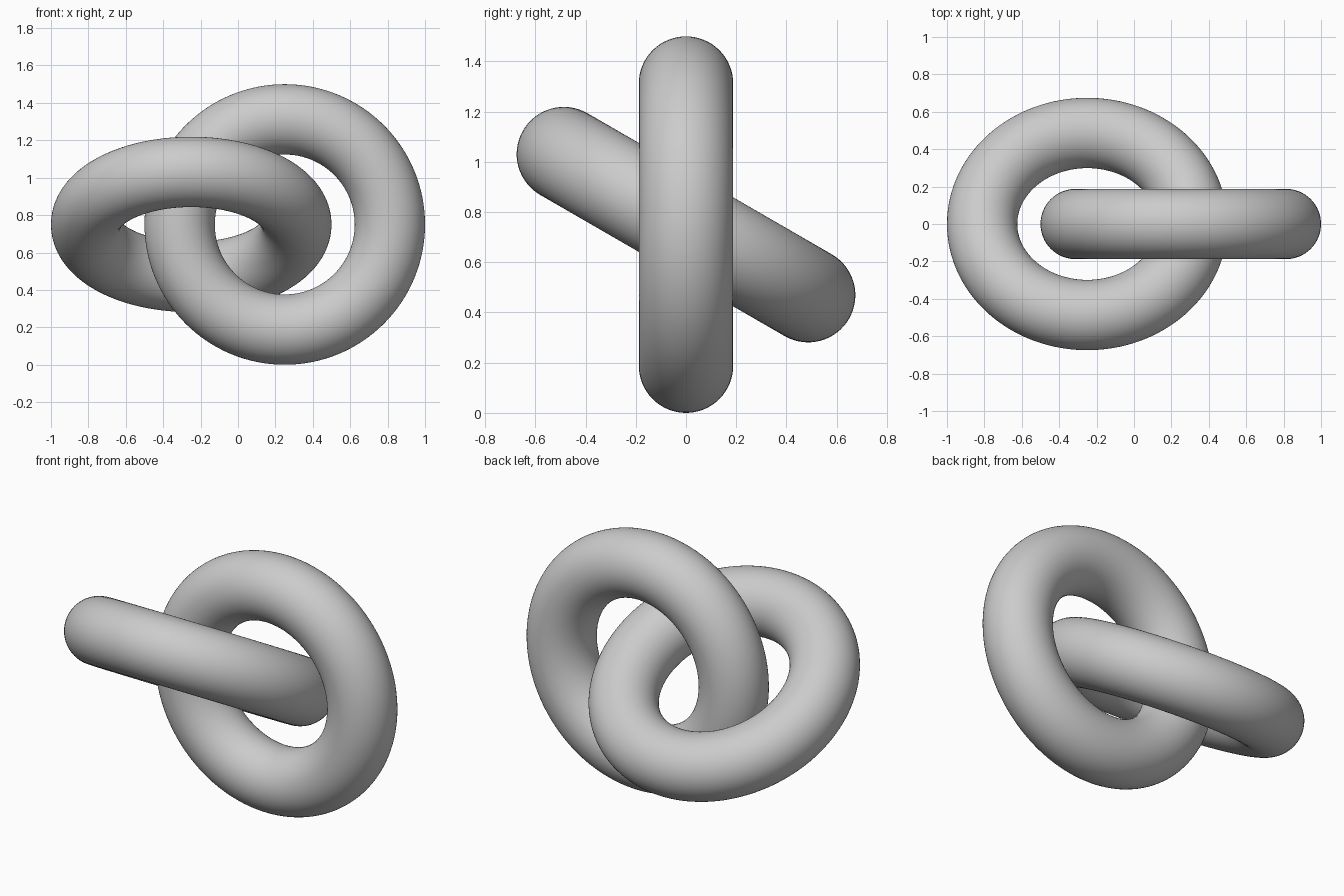
import bpy
from math import radians

cube = bpy.data.objects.get("Cube")
if cube:
    bpy.data.objects.remove(cube, do_unlink=True)

# Single matte grey for both rings
GREY = (0.6, 0.6, 0.6, 1)
grey = bpy.data.materials.new("light_grey")
grey.use_nodes = True
grey.diffuse_color = GREY
shader = next(n for n in grey.node_tree.nodes if n.type == 'BSDF_PRINCIPLED')
shader.inputs["Base Color"].default_value = GREY

TUBE = 0.188
RADIUS = 0.75 - TUBE


def ring(name, x, tilt):
    """Smooth round ring turned about the x axis."""
    bpy.ops.mesh.primitive_torus_add(
        major_radius=RADIUS, minor_radius=TUBE,
        major_segments=128, minor_segments=64,
        location=(x, 0, 0.75), rotation=(radians(tilt), 0, 0))
    obj = bpy.context.object
    obj.name = name
    obj.data.materials.append(grey)
    bpy.ops.object.shade_smooth()


# Two interlocked links: one upright, one leaning down towards the back
ring("upright_ring", 0.25, 90)
ring("tilted_ring", -0.25, -30)
